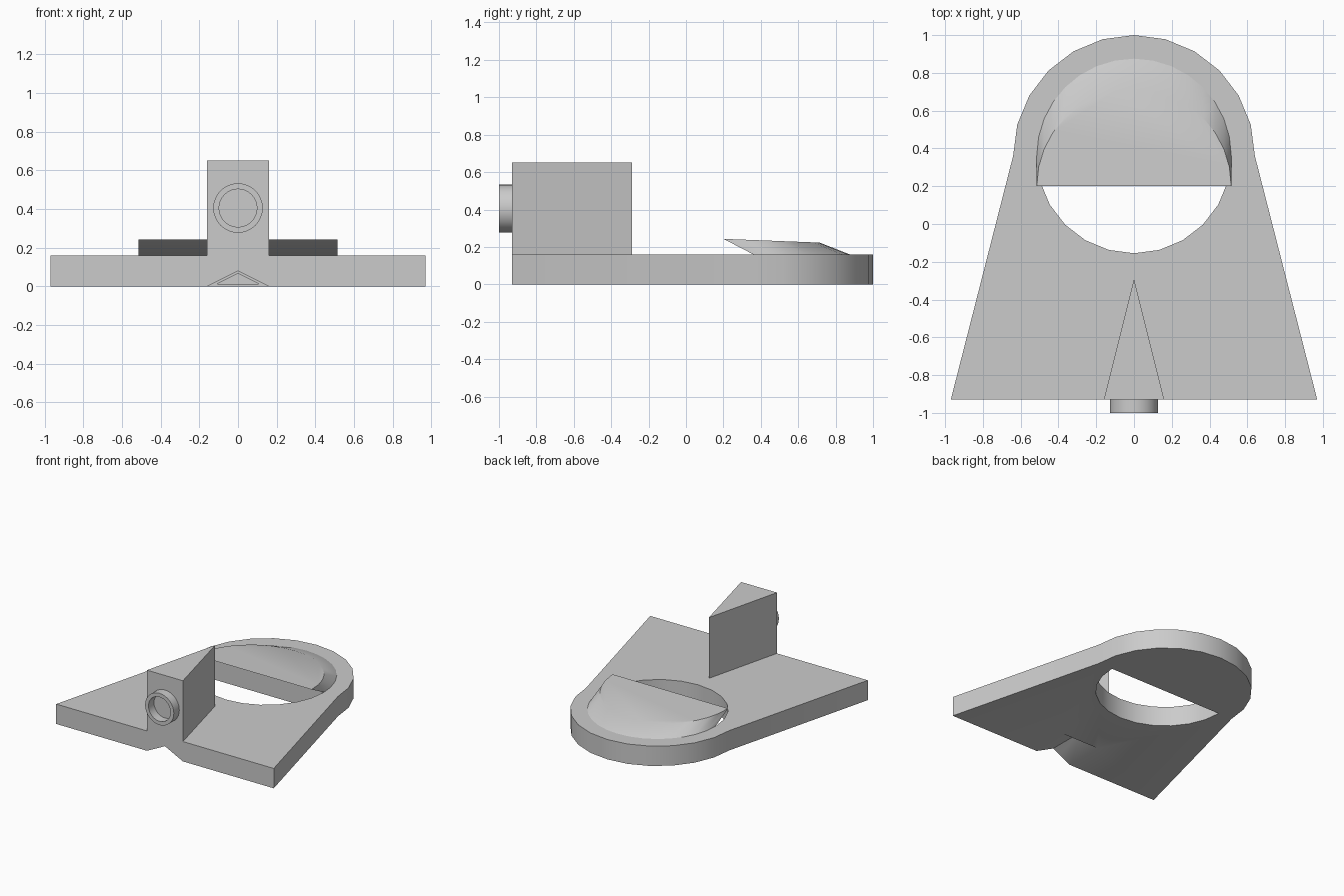
import bpy, bmesh
from math import sin, cos, pi

if "Cube" in bpy.data.objects:
    bpy.data.objects.remove(bpy.data.objects["Cube"])

CY, R_OUT, R_HOLE, T = 0.36, 0.64, 0.515, 0.16


def loft(name, a, b):
    """Solid between two matching loops of 3D points."""
    bm = bmesh.new()
    va, vb = [bm.verts.new(p) for p in a], [bm.verts.new(p) for p in b]
    n = len(a)
    bm.faces.new(va)
    bm.faces.new(vb)
    for i in range(n):
        j = (i + 1) % n
        bm.faces.new((va[i], va[j], vb[j], vb[i]))
    bmesh.ops.recalc_face_normals(bm, faces=bm.faces)
    mesh = bpy.data.meshes.new(name)
    bm.to_mesh(mesh)
    bm.free()
    ob = bpy.data.objects.new(name, mesh)
    bpy.context.collection.objects.link(ob)
    return ob


def prism_z(name, pts, z0, z1):
    return loft(name, [(x, y, z0) for x, y in pts], [(x, y, z1) for x, y in pts])


def prism_y(name, pts, y0, y1):
    return loft(name, [(x, y0, z) for x, z in pts], [(x, y1, z) for x, z in pts])


def arc(r, c, a0, a1, n):
    return [(r * cos(a0 + (a1 - a0) * i / n), c + r * sin(a0 + (a1 - a0) * i / n))
            for i in range(n + 1)]


def boolean(ob, tool, op):
    m = ob.modifiers.new(op, 'BOOLEAN')
    m.operation, m.object, m.solver = op, tool, 'EXACT'
    bpy.context.view_layer.objects.active = ob
    bpy.ops.object.modifier_apply(modifier=m.name)
    bpy.data.objects.remove(tool)


def smooth(ob):
    bpy.ops.object.select_all(action='DESELECT')
    ob.select_set(True)
    bpy.context.view_layer.objects.active = ob
    bpy.ops.object.shade_smooth_by_angle(angle=pi / 6)


# Base plate: rounded back, flared straight sides
base = prism_z("base_plate",
               [(-0.97, -0.93), (0.97, -0.93)] + arc(R_OUT, CY, 0, pi, 12), 0, T)

# Upright wedge fused to the plate
boolean(base, prism_z("wedge", [(-0.16, -0.93), (0.16, -0.93), (0, -0.29)], 0.05, 0.65), 'UNION')

# Half-round opening in front of the hood
boolean(base, prism_z("opening", arc(R_HOLE, CY, pi, 2 * pi, 12), -0.1, 0.3), 'DIFFERENCE')

# Triangular groove under the front edge, with a smaller pocket at its end
boolean(base, prism_y("groove", [(-0.18, -0.01), (0.18, -0.01), (0, 0.08)], -1.1, -0.61), 'DIFFERENCE')
boolean(base, prism_y("pocket", [(-0.11, 0.012), (0.11, 0.012), (0, 0.067)], -0.65, -0.56), 'DIFFERENCE')
smooth(base)

# Hood: half disc sheared forward over the opening, top sloping down to the back
half = arc(R_HOLE, CY, 0, pi, 16)
hood = loft("hood", [(x, y, T) for x, y in half],
            [(x, y - 0.16, 0.243 - 0.02 * (y - CY) / R_HOLE) for x, y in half])
smooth(hood)

# Short tube on the wedge front
tube = prism_y("tube", arc(0.128, 0.405, 0, 2 * pi * 31 / 32, 31), -1.0, -0.93)
boolean(tube, prism_y("bore", arc(0.098, 0.405, 0, 2 * pi * 31 / 32, 31), -1.1, -0.9), 'DIFFERENCE')
smooth(tube)
